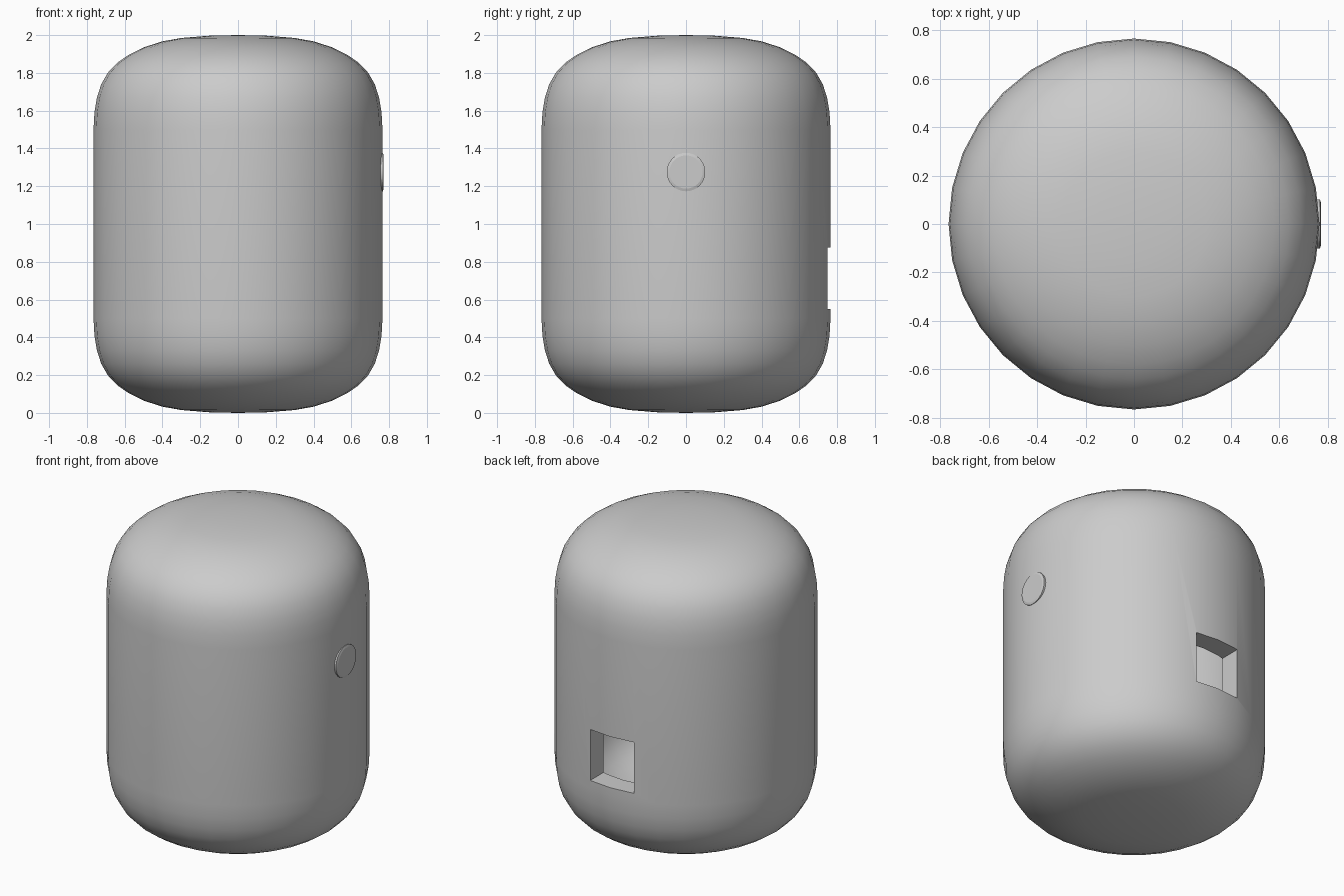
import bpy, bmesh, math

if "Cube" in bpy.data.objects:
    bpy.data.objects.remove(bpy.data.objects["Cube"])

SIDES = 32
# Upper half of the rounded profile: (radius, z), from the straight wall to the crown
HALF = [(0.765, 1.5), (0.76, 1.59), (0.747, 1.67), (0.724, 1.74), (0.69, 1.80),
        (0.64, 1.853), (0.58, 1.895), (0.50, 1.935), (0.40, 1.967), (0.30, 1.985), (0.15, 1.997)]


def lathe(bm, profile, bottom, top, flip=False):
    """Closed revolved surface about z."""
    rings = [[bm.verts.new((r * math.cos(2 * math.pi * i / SIDES),
                            r * math.sin(2 * math.pi * i / SIDES), z))
              for i in range(SIDES)] for r, z in profile]
    low, high = bm.verts.new((0, 0, bottom)), bm.verts.new((0, 0, top))
    faces = []
    for i in range(SIDES):
        j = (i + 1) % SIDES
        for a, b in zip(rings, rings[1:]):
            faces.append(bm.faces.new((a[i], a[j], b[j], b[i])))
        faces.append(bm.faces.new((low, rings[0][j], rings[0][i])))
        faces.append(bm.faces.new((high, rings[-1][i], rings[-1][j])))
    if flip:
        bmesh.ops.reverse_faces(bm, faces=faces)


def make_object(name, bm):
    mesh = bpy.data.meshes.new(name)
    bm.to_mesh(mesh)
    bm.free()
    obj = bpy.data.objects.new(name, mesh)
    bpy.context.collection.objects.link(obj)
    return obj


def select_only(obj):
    bpy.ops.object.select_all(action='DESELECT')
    obj.select_set(True)
    bpy.context.view_layer.objects.active = obj


# Hollow rounded body: outer skin plus inner skin
outer = [(r, 2 - z) for r, z in reversed(HALF)] + HALF
inner = [(r * 0.83, 1 + (z - 1) * 0.87) for r, z in outer]
bm = bmesh.new()
lathe(bm, outer, 0.0, 2.0)
lathe(bm, inner, 0.13, 1.87, flip=True)
body = make_object("body_shell", bm)

# Square opening through the back wall
bpy.ops.mesh.primitive_cube_add(size=1, location=(0, 0.70, 0.713))
cutter = bpy.context.object
cutter.name = "opening_cutter"
cutter.scale = (0.31, 0.5, 0.327)
cutter.hide_render = True
mod = body.modifiers.new("opening", 'BOOLEAN')
mod.operation = 'DIFFERENCE'
mod.solver = 'EXACT'
mod.object = cutter
select_only(body)
bpy.ops.object.modifier_apply(modifier=mod.name)
bpy.data.objects.remove(cutter, do_unlink=True)
select_only(body)
bpy.ops.object.shade_smooth_by_angle(angle=math.radians(30))

# Round button with a chamfered rim on the right side
bm = bmesh.new()
lathe(bm, [(0.102, -0.02), (0.102, 0.018), (0.088, 0.022)], -0.02, 0.022)
button = make_object("side_button", bm)
button.rotation_euler = (0, math.pi / 2, 0)
button.location = (0.749, 0, 1.275)
select_only(button)
bpy.ops.object.shade_smooth_by_angle(angle=math.radians(15))
